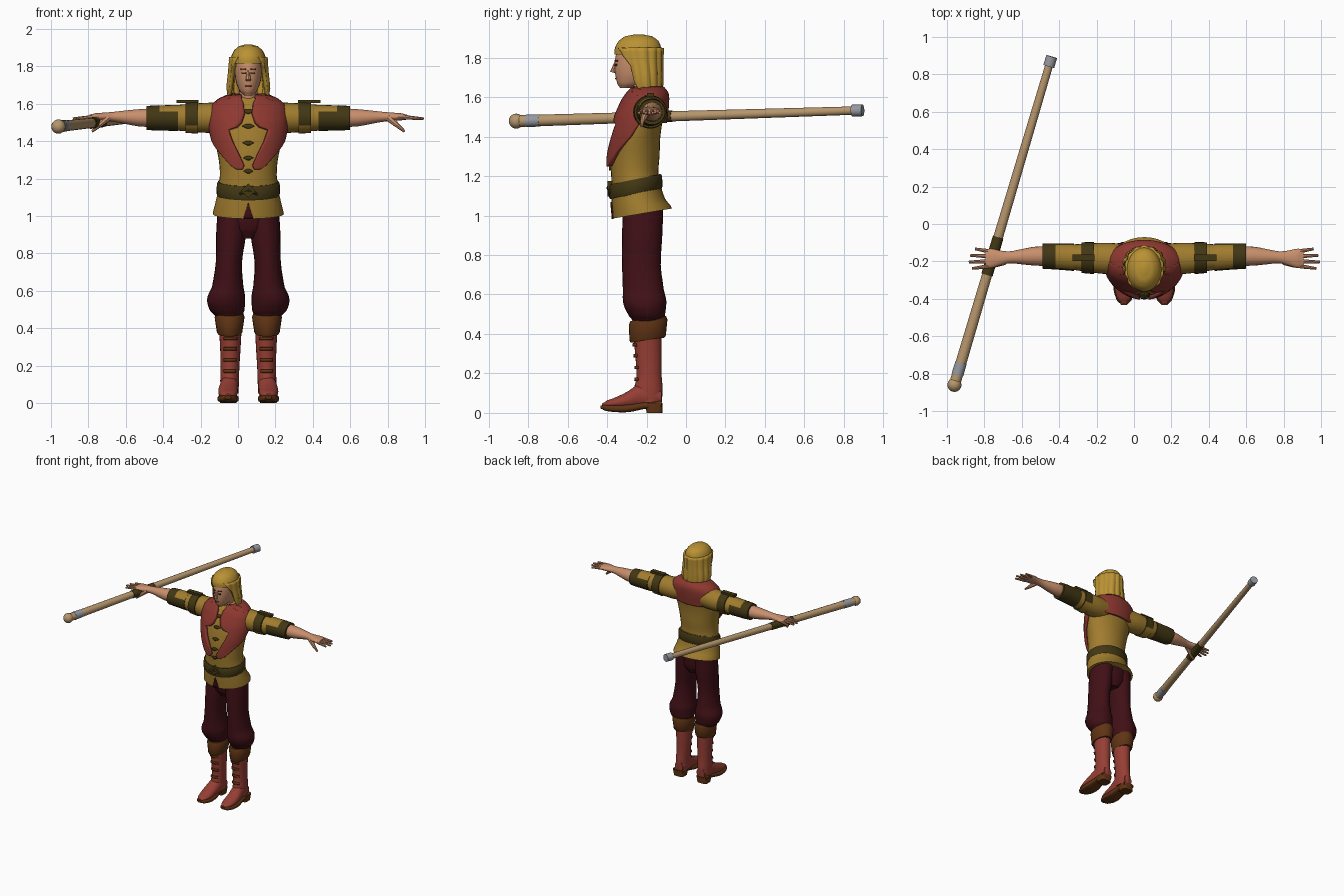
import bpy, bmesh, math
from mathutils import Vector

if "Cube" in bpy.data.objects:
    bpy.data.objects.remove(bpy.data.objects["Cube"])

CX = 0.055  # body centre line


def material(name, r, g, b):
    m = bpy.data.materials.new(name)
    lin = [((c / 255 + 0.055) / 1.055) ** 2.4 for c in (r, g, b)]
    m.diffuse_color = (*lin, 1)
    m.use_nodes = True
    m.node_tree.nodes["Principled BSDF"].inputs["Base Color"].default_value = m.diffuse_color
    return m


HAIR = material("golden_hair", 186, 146, 52)
OCHRE = material("ochre_cloth", 160, 124, 46)
RED = material("red_vest", 142, 56, 48)
BOOT = material("red_leather", 150, 62, 52)
PANTS = material("maroon_cloth", 64, 16, 22)
BROWN = material("brown_leather", 96, 52, 20)
OLIVE = material("dark_olive_leather", 66, 55, 20)
SKIN = material("skin", 200, 143, 108)
WOOD = material("pale_wood", 182, 150, 108)
GREY = material("grey_metal", 150, 152, 160)


def finish(bm, name, mats, rule=None, solid=False):
    if solid:
        bmesh.ops.recalc_face_normals(bm, faces=bm.faces)
    if rule:
        for f in bm.faces:
            f.material_index = rule(f.calc_center_median())
    me = bpy.data.meshes.new(name)
    bm.to_mesh(me)
    bm.free()
    ob = bpy.data.objects.new(name, me)
    bpy.context.collection.objects.link(ob)
    for m in mats:
        me.materials.append(m)
    return ob


def resample(rings, steps):
    """Smooth a list of rings with a Catmull-Rom curve."""
    out = []
    n = len(rings)
    for i in range(n - 1):
        a, b, c, d = (rings[max(i - 1, 0)], rings[i], rings[i + 1], rings[min(i + 2, n - 1)])
        for k in range(steps):
            t = k / steps
            v = [0.5 * (2 * q + (r - p) * t + (2 * p - 5 * q + 4 * r - s) * t * t
                        + (3 * q - p - 3 * r + s) * t ** 3) for p, q, r, s in zip(a, b, c, d)]
            v[0] = b[0] + (c[0] - b[0]) * t
            out.append(v)
    return out + [list(rings[-1])]


def at(rings, z):
    """Interpolated ring of a profile at height z."""
    rs = sorted(resample(rings, 4))
    z = min(max(z, rs[0][0]), rs[-1][0])
    for a, b in zip(rs, rs[1:]):
        if z <= b[0]:
            t = (z - a[0]) / (b[0] - a[0])
            return [p + (q - p) * t for p, q in zip(a, b)]


def loft(name, rings, *mats, axis="z", n=24, steps=3, e=1.0, shear=0.0, rule=None):
    """Closed tube through rings (position, centre a, centre b, radius a, radius b)."""
    bm = bmesh.new()
    power = lambda c: math.copysign(abs(c) ** e, c)
    loops = []
    for t, a, b, ra, rb in resample(rings, steps):
        loop = []
        for i in range(n):
            w = 2 * math.pi * i / n
            p, q = a + ra * power(math.cos(w)), b + rb * power(math.sin(w))
            co = {"x": (t, p, q), "y": (p, t, q), "z": (p, q, t + shear * (q + 0.25))}[axis]
            loop.append(bm.verts.new(co))
        loops.append(loop)
    for l0, l1 in zip(loops, loops[1:]):
        for i in range(n):
            j = (i + 1) % n
            bm.faces.new((l0[i], l0[j], l1[j], l1[i]))
    bm.faces.new(loops[0])
    bm.faces.new(loops[-1])
    return finish(bm, name, mats, rule, True)


def wrap(name, prof, rows, mat, grow=0.008, thick=0.016, cols=12, steps=3, wave=0.0, shear=0.0):
    """Sheet hugging a profile; rows are (z, start angle, end angle), angle 0 = front."""
    bm = bmesh.new()
    grid = []
    full = [[p + (q - p) * k / steps for p, q in zip(a, b)]
            for a, b in zip(rows, rows[1:]) for k in range(steps)] + [rows[-1]]
    for z, t0, t1 in full:
        _, cx, cy, rx, ry = at(prof, z)
        line = []
        for i in range(cols + 1):
            w = t0 + (t1 - t0) * i / cols
            g = grow + wave * math.cos(14 * w)
            y = cy - (ry + g) * math.cos(w)
            line.append(bm.verts.new((cx + (rx + g) * math.sin(w), y, z + shear * (y + 0.25))))
        grid.append(line)
    for l0, l1 in zip(grid, grid[1:]):
        for i in range(cols):
            bm.faces.new((l0[i], l0[i + 1], l1[i + 1], l1[i]))
    ob = finish(bm, name, [mat])
    mod = ob.modifiers.new("thickness", "SOLIDIFY")
    mod.thickness, mod.offset = thick, 0
    return ob


def rod(name, p0, p1, r0, r1, mat, n=16):
    p0, p1 = Vector(p0), Vector(p1)
    bm = bmesh.new()
    bmesh.ops.create_cone(bm, cap_ends=True, segments=n, radius1=r0, radius2=r1, depth=(p1 - p0).length)
    ob = finish(bm, name, [mat])
    ob.location = (p0 + p1) / 2
    ob.rotation_euler = (p1 - p0).to_track_quat("Z", "Y").to_euler()
    return ob


def blob(name, loc, size, mat, rot=(0, 0, 0), box=False):
    bm = bmesh.new()
    if box:
        bmesh.ops.create_cube(bm, size=2)
    else:
        bmesh.ops.create_uvsphere(bm, u_segments=16, v_segments=10, radius=1)
    ob = finish(bm, name, [mat])
    ob.location, ob.scale, ob.rotation_euler = loc, size, rot
    return ob


# Tunic body, skirt and belt
TORSO = [(1.16, CX, -.255, .158, .122), (1.22, CX, -.26, .152, .12), (1.30, CX, -.258, .158, .124),
         (1.40, CX, -.25, .178, .12), (1.50, CX, -.23, .19, .114), (1.58, CX, -.208, .182, .1),
         (1.62, CX, -.197, .14, .085), (1.65, CX, -.195, .075, .06)]
SKIRT = [(1.005, CX, -.22, .19, .15), (1.06, CX, -.24, .178, .134),
         (1.13, CX, -.253, .163, .126), (1.19, CX, -.255, .157, .122)]
loft("tunic_body", TORSO, OCHRE, n=32)
loft("tunic_skirt", SKIRT, OCHRE, n=32, shear=.17)
wrap("skirt_front_slit", SKIRT, [(1.09, -.01, .01), (1.004, -.14, .14)], PANTS, .003, .008, 4, shear=.17)
BELT = [(1.11, CX, -.254, .164, .13), (1.12, CX, -.254, .17, .135),
        (1.175, CX, -.255, .168, .134), (1.185, CX, -.255, .162, .128)]
loft("belt", BELT, OLIVE, n=32, steps=1, shear=.2)
blob("belt_buckle", (CX, -.388, 1.135), (.028, .01, .028), OLIVE, (0, math.pi / 4, 0), True)
for s in (-1, 1):
    rod("belt_knot_end", (CX, -.39, 1.14), (CX + s * .05, -.385, 1.115), .014, .005, OLIVE, 8)
for z in (1.56, 1.48, 1.39, 1.31, 1.24):
    wrap("tunic_clasp", TORSO, [(z - .012, -.04, .04), (z, -.17, .17), (z + .01, -.06, .06)], OLIVE, .004, .012, 6, 1)

# Red vest: notched front panels and a yoke over the shoulders and back
PANEL = [(1.25, .03, .06), (1.27, .022, .09), (1.33, .05, .14), (1.40, .085, .186), (1.46, .105, .2),
         (1.475, .06, .2), (1.50, .035, .2), (1.55, .018, .195), (1.60, .025, .18), (1.64, .035, .09)]
for s in (-1, 1):
    rows = []
    for z, inner, outer in PANEL:
        rx = at(TORSO, z)[3] + .012
        rows.append((z, s * math.asin(min(inner / rx, 1)), s * math.asin(min(outer / rx, 1))))
    wrap("vest_front_panel", TORSO, rows, RED, .012, .022)
yoke = [(1.47, .6), (1.49, .85), (1.54, 1.0), (1.58, 1.3), (1.61, 2.3), (1.645, 2.65)]
wrap("vest_yoke", TORSO, [(z, math.pi - h, math.pi + h) for z, h in yoke], RED, .012, .022, 24)

# Head, face and neck
HEAD = [(1.645, CX, -.305, .022, .028), (1.665, CX, -.282, .045, .065), (1.71, CX, -.262, .064, .096),
        (1.76, CX, -.255, .072, .106), (1.82, CX, -.25, .072, .104), (1.88, CX, -.25, .055, .08)]
loft("neck", [(1.60, CX, -.21, .06, .065), (1.64, CX, -.22, .05, .055), (1.70, CX, -.235, .05, .06)], SKIN)
loft("head", HEAD, SKIN)
rod("nose", (CX, -.372, 1.725), (CX, -.352, 1.785), .014, .006, SKIN, 8)
wrap("mouth", HEAD, [(1.689, -.2, .2), (1.697, -.3, .3)], RED, .001, .006, 6, 1)
for s in (-1, 1):
    wrap("eye", HEAD, [(1.758, s * .2, s * .46), (1.768, s * .18, s * .5)], OLIVE, .001, .006, 4, 1)
    wrap("eyebrow", HEAD, [(1.78, s * .16, s * .55), (1.788, s * .16, s * .55)], BROWN, .002, .006, 4, 1)

# Hair: cap with fringe, and a wavy curtain around the sides and back
loft("hair_cap", [(1.815, CX, -.243, .093, .119), (1.85, CX, -.243, .092, .117), (1.885, CX, -.24, .076, .1),
                  (1.908, CX, -.24, .05, .068), (1.918, CX, -.24, .014, .02)], HAIR)
CURTAIN = [(1.63, CX, -.215, .092, .08), (1.68, CX, -.22, .102, .088), (1.76, CX, -.232, .094, .1),
           (1.85, CX, -.24, .088, .11)]
hang = [(1.63, 1.75), (1.68, 2.0), (1.76, 2.05), (1.81, 2.3), (1.85, 2.6)]
wrap("hair_curtain", CURTAIN, [(z, math.pi - h, math.pi + h) for z, h in hang], HAIR, .003, .022, 84, 2, .004)

for s in (-1, 1):
    side = "left" if s > 0 else "right"

    def across(rings):
        return [(CX + s * r[0], *r[1:]) for r in rings]

    # Sleeve, arm band, bracer and strap buckle
    loft(side + "_sleeve", across([(.08, -.19, 1.53, .08, .085), (.18, -.185, 1.525, .084, .082),
         (.26, -.182, 1.525, .08, .078), (.36, -.178, 1.525, .07, .07), (.50, -.172, 1.525, .06, .06)]),
         OCHRE, axis="x")
    loft(side + "_arm_band", across([(.268, -.182, 1.525, .086, .085), (.335, -.18, 1.525, .082, .081)]),
         OLIVE, OCHRE, axis="x", steps=1, rule=lambda c: int(c.z < 1.49))
    loft(side + "_bracer", across([(.375, -.177, 1.524, .074, .07), (.475, -.173, 1.524, .07, .067),
         (.48, -.173, 1.524, .07, .068), (.545, -.172, 1.524, .067, .064)]), OLIVE, OCHRE, axis="x", steps=1,
         rule=lambda c: int(c.z > 1.56 and abs(c.x - CX) < .475))
    blob(side + "_strap_buckle", (CX + s * .325, -.18, 1.612), (.06, .018, .009), OLIVE, box=True)

    # Forearm, palm, fingers and thumb
    loft(side + "_forearm", across([(.52, -.172, 1.525, .052, .05), (.59, -.172, 1.525, .05, .046),
         (.66, -.175, 1.528, .04, .036), (.72, -.178, 1.53, .032, .027), (.77, -.182, 1.53, .04, .023),
         (.82, -.184, 1.53, .052, .019), (.85, -.184, 1.528, .048, .013)]), SKIN, axis="x", n=18)
    for k, tip in enumerate((.905, .93, .938, .92)):
        y = -.145 - k * .027
        rod(side + "_finger", (CX + s * .835, y, 1.528), (CX + s * tip, y + .008 * (1.5 - k), 1.52),
            .0115, .007, SKIN, 8)
    rod(side + "_thumb_base", (CX + s * .75, -.2, 1.525), (CX + s * .80, -.22, 1.482), .02, .013, SKIN, 8)
    rod(side + "_thumb_tip", (CX + s * .797, -.219, 1.485), (CX + s * .835, -.225, 1.452), .013, .007, SKIN, 8)

    def upright(rings):
        return [(r[0], CX + s * r[1], *r[2:]) for r in rings]

    # Baggy trouser leg and turned boot cuff
    loft(side + "_trouser_leg", upright([(.465, .107, -.195, .07, .075), (.49, .112, -.198, .09, .09),
         (.53, .118, -.206, .1, .104), (.57, .117, -.21, .1, .11), (.62, .11, -.216, .084, .104),
         (.75, .104, -.226, .07, .098), (.90, .092, -.222, .08, .102), (1.03, .085, -.218, .08, .102)]), PANTS)
    loft(side + "_boot_cuff", upright([(.36, .1, -.195, .062, .085), (.37, .1, -.194, .068, .092),
         (.45, .1, -.192, .08, .098), (.47, .1, -.192, .074, .09)]), BROWN, steps=1, shear=.15)

    # Boot shaft, foot, sole, heel and straps
    SHAFT = upright([(.05, .1, -.185, .048, .062), (.12, .1, -.19, .05, .072), (.18, .098, -.187, .05, .064),
                     (.28, .096, -.19, .054, .066), (.40, .096, -.195, .06, .072)])
    loft(side + "_boot_shaft", SHAFT, BOOT)
    fx = CX + s * .108
    loft(side + "_boot_foot", [(-.425, fx, .04, .014, .008), (-.40, fx, .045, .036, .018),
         (-.35, fx, .052, .05, .03), (-.29, fx, .066, .052, .046), (-.23, fx - s * .006, .085, .05, .066),
         (-.17, fx - s * .008, .085, .048, .06), (-.125, fx - s * .008, .08, .036, .04)], BOOT, axis="y")
    loft(side + "_boot_sole", [(-.432, fx, .03, .016, .008), (-.41, fx, .026, .038, .015),
         (-.36, fx, .022, .055, .018), (-.29, fx, .024, .056, .02), (-.22, fx, .036, .046, .018),
         (-.125, fx, .045, .046, .016)], BROWN, axis="y", e=.6)
    loft(side + "_boot_heel", [(0, fx, -.16, .044, .04), (.05, fx, -.162, .048, .044)], BROWN, steps=1, e=.5)
    for z in (.17, .23, .29, .345):
        wrap(side + "_boot_strap", SHAFT, [(z - .008, -.6, .6), (z + .008, -.6, .6)], BROWN, .003, .012, 8, 1)

# Trouser seat joining the legs
loft("trouser_seat", [(.88, CX, -.215, .05, .07), (.93, CX, -.218, .13, .096), (1.06, CX, -.222, .16, .105)], PANTS)

# Staff held across the right hand
A, B = Vector((-.96, -.86, 1.478)), Vector((-.44, .895, 1.533))


def staff(name, t0, t1, r0, r1, mat):
    rod(name, A.lerp(B, t0), A.lerp(B, t1), r0, r1, mat, 20)


staff("staff_shaft", 0, .98, .03, .021, WOOD)
staff("staff_ring", .03, .068, .032, .031, GREY)
staff("staff_grip", .335, .45, .031, .029, OLIVE)
staff("staff_end_cap", .97, 1, .03, .03, GREY)
blob("staff_ball", A, (.038, .038, .038), WOOD)

# Smooth shading that keeps hard edges
for ob in bpy.data.objects:
    ob.select_set(True)
bpy.context.view_layer.objects.active = bpy.data.objects["tunic_body"]
bpy.ops.object.shade_smooth_by_angle(angle=math.radians(40))
